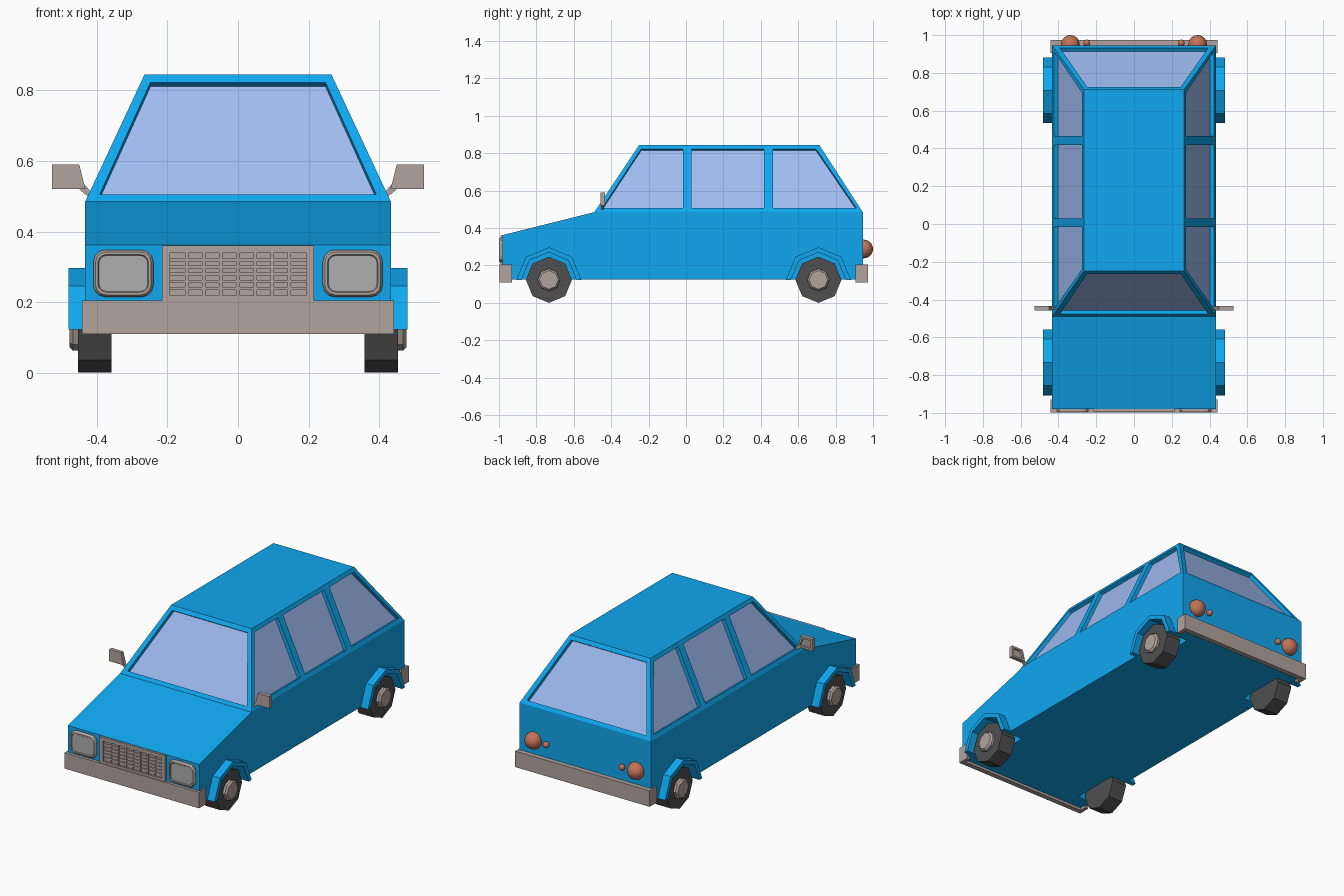
import bpy, bmesh
from math import sin, cos, pi
from mathutils import Vector, Matrix

if "Cube" in bpy.data.objects:
    bpy.data.objects.remove(bpy.data.objects["Cube"])


def material(name, rgb):
    m = bpy.data.materials.new(name)
    m.diffuse_color = (*rgb, 1)
    m.use_nodes = True
    m.node_tree.nodes["Principled BSDF"].inputs["Base Color"].default_value = m.diffuse_color
    return m


BLUE = material("blue_paint", (0.005, 0.39, 0.87))
GLASS = material("glass", (0.35, 0.5, 0.89))
METAL = material("metal", (0.44, 0.37, 0.34))
LENS = material("lens", (0.43, 0.43, 0.43))
RUBBER = material("rubber", (0.08, 0.08, 0.08))
RED = material("tail_red", (0.55, 0.17, 0.1))


def finish(name, bm, mat):
    bmesh.ops.recalc_face_normals(bm, faces=bm.faces)
    me = bpy.data.meshes.new(name)
    bm.to_mesh(me)
    bm.free()
    ob = bpy.data.objects.new(name, me)
    bpy.context.collection.objects.link(ob)
    if mat:
        me.materials.append(mat)
    return ob


def make(name, solids, mat):
    """Each solid is a list of rings, lofted and capped at both ends."""
    bm = bmesh.new()
    for rings in solids:
        vs = [[bm.verts.new(p) for p in r] for r in rings]
        n = len(vs[0])
        for a, b in zip(vs, vs[1:]):
            for i in range(n):
                bm.faces.new((a[i], a[(i + 1) % n], b[(i + 1) % n], b[i]))
        bm.faces.new(vs[0])
        bm.faces.new(vs[-1])
    return finish(name, bm, mat)


def box(x0, x1, y0, y1, z0, z1):
    return [[(x, y0, z0), (x, y1, z0), (x, y1, z1), (x, y0, z1)] for x in (x0, x1)]


def octagon(x, y, z, r):
    return [(x, y + r * cos(i * pi / 4), z + r * sin(i * pi / 4)) for i in range(8)]


def round_rect(cx, y, cz, w, h, r):
    pts = []
    for k, (sx, sz) in enumerate(((1, 1), (-1, 1), (-1, -1), (1, -1))):
        for j in range(4):
            a = k * pi / 2 + j * pi / 6
            pts.append((cx + sx * (w - r) + r * cos(a), y, cz + sz * (h - r) + r * sin(a)))
    return pts


SIDES = (-1, 1)
WHEEL_Y = (-0.733, 0.708)
WHEEL_Z = 0.123
W, BELT, ROOF = 0.433, 0.485, 0.845

# body shell: lower hull, bonnet and tapered cabin in one mesh
bm = bmesh.new()
profile = [(W, -0.98, 0.125), (W, -0.98, 0.362), (W, -0.49, BELT), (0.265, -0.25, ROOF),
           (0.265, 0.712, ROOF), (W, 0.945, BELT), (W, 0.945, 0.125)]
R = [bm.verts.new(p) for p in profile]
L = [bm.verts.new((-x, y, z)) for x, y, z in profile]
for i in range(7):
    j = (i + 1) % 7
    bm.faces.new((R[i], R[j], L[j], L[i]))
for S in (R, L):
    bm.faces.new((S[0], S[1], S[2], S[5], S[6]))
    bm.faces.new((S[2], S[3], S[4], S[5]))
body = finish("body", bm, BLUE)


# window outlines projected onto the sloping cabin planes
def slope(z):
    return (z - BELT) / (ROOF - BELT)


windows = []
for base, top in ((-0.49, -0.25), (0.945, 0.712)):
    out = [(x, base + (top - base) * slope(z), z)
           for x, z in ((-0.392, 0.505), (0.392, 0.505), (0.248, 0.823), (-0.248, 0.823))]
    windows.append(("windscreen" if base < 0 else "rear_window", out))
for s in SIDES:
    for b0, b1, t1, t0 in ((-0.447, -0.015, -0.015, -0.24), (0.03, 0.418, 0.418, 0.03),
                           (0.465, 0.91, 0.695, 0.465)):
        out = [(s * (W - 0.168 * slope(z)), y, z)
               for y, z in ((b0, 0.508), (b1, 0.508), (t1, 0.823), (t0, 0.823))]
        windows.append(("side_window", out))

cuts = []
for name, pts in windows:
    pts = [Vector(p) for p in pts]
    n = (pts[1] - pts[0]).cross(pts[2] - pts[0]).normalized()
    if n.z < 0:
        n = -n
    cuts.append([[p + n * d for p in pts] for d in (0.03, -0.025)])
    make(name, [[[p + n * d for p in pts] for d in (-0.0225, -0.03)]], GLASS)

# recess windows and wheel wells
for s in SIDES:
    for wy in WHEEL_Y:
        cuts.append([octagon(s * x, wy, WHEEL_Z, 0.147) for x in (0.33, 0.5)])
cutter = make("cutter", cuts, None)
mod = body.modifiers.new("recesses", "BOOLEAN")
mod.operation, mod.solver, mod.object = "DIFFERENCE", "EXACT", cutter
bpy.context.view_layer.objects.active = body
bpy.ops.object.modifier_apply(modifier=mod.name)
bpy.data.objects.remove(cutter)

for s in SIDES:
    for wy in WHEEL_Y:
        # tyre, hub and flared arch
        make("tyre", [[octagon(s * x, wy, WHEEL_Z, 0.123) for x in (0.358, 0.454)]], RUBBER)
        make("hub", [[octagon(s * x, wy, WHEEL_Z, r)
                      for x, r in ((0.44, 0.06), (0.468, 0.06), (0.478, 0.05))]], METAL)
        arch = [[*octagon(s * x, wy, WHEEL_Z, 0.174)[:5],
                 *octagon(s * x, wy, WHEEL_Z, 0.147)[4::-1]] for x in (0.42, 0.481)]
        make("wheel_arch", [arch], BLUE)

    # headlight rim and lens
    rim = [round_rect(s * 0.325, y, 0.2815, 0.085 - d, 0.067 - d, 0.034 - d * 0.7)
           for y, d in ((-0.97, 0), (-0.99, 0), (-0.999, 0.006), (-0.999, 0.013), (-0.993, 0.016))]
    make("headlight_rim", [rim], METAL)
    lens = [round_rect(s * 0.325, y, 0.2815, 0.069, 0.051, 0.022) for y in (-0.98, -0.995)]
    make("headlight_lens", [lens], LENS)

    # wing mirror with recessed rear glass and a stalk
    def plate(y, d):
        return [(s * (0.45 + d), y, 0.59 - d), (s * (0.527 - d), y, 0.59 - d),
                (s * (0.527 - d), y, 0.52 + d), (s * (0.432 + d), y, 0.52 + d)]
    head = [plate(y, d) for y, d in ((-0.457, 0), (-0.434, 0), (-0.434, 0.012), (-0.442, 0.014))]
    stalk = [[(s * x, y, z) for x, z in ((0.437, 0.535), (0.452, 0.522), (0.42, 0.495), (0.405, 0.5))]
             for y in (-0.452, -0.439)]
    make("wing_mirror", [head, stalk], METAL)

    # tail lights
    for name, x, r in (("tail_light", 0.337, 0.05), ("small_tail_light", 0.25, 0.018)):
        bm = bmesh.new()
        bmesh.ops.create_uvsphere(bm, u_segments=16, v_segments=10, radius=r,
                                  matrix=Matrix.Translation((s * x, 0.95 if r > 0.03 else 0.958, 0.288)))
        for f in bm.faces:
            f.smooth = True
        finish(name, bm, RED)

# bumpers wrap around the corners
for name, y_out, y_in, d in (("front_bumper", -0.997, -0.93, 1), ("rear_bumper", 0.973, 0.905, -1)):
    u = [(-0.442, y_in), (-0.442, y_out), (0.442, y_out), (0.442, y_in),
         (0.42, y_in), (0.42, y_out + d * 0.03), (-0.42, y_out + d * 0.03), (-0.42, y_in)]
    make(name, [[[(x, y, z) for x, y in u] for z in (0.11, 0.205)]], METAL)

# grille: frame, back plate and crossing bars
parts = [box(-0.215, 0.215, -0.983, -0.97, 0.2, 0.36),
         box(-0.215, 0.215, -0.993, -0.975, 0.34, 0.36),
         box(-0.215, 0.215, -0.993, -0.975, 0.2, 0.219)]
parts += [box(s * 0.193, s * 0.215, -0.993, -0.975, 0.2, 0.36) for s in SIDES]
for i in range(1, 8):
    x = -0.193 + i * 0.386 / 8
    parts.append(box(x - 0.005, x + 0.005, -0.990, -0.975, 0.21, 0.35))
for i in range(1, 6):
    z = 0.219 + i * 0.121 / 6
    parts.append(box(-0.2, 0.2, -0.988, -0.975, z - 0.004, z + 0.004))
make("grille", parts, METAL)
